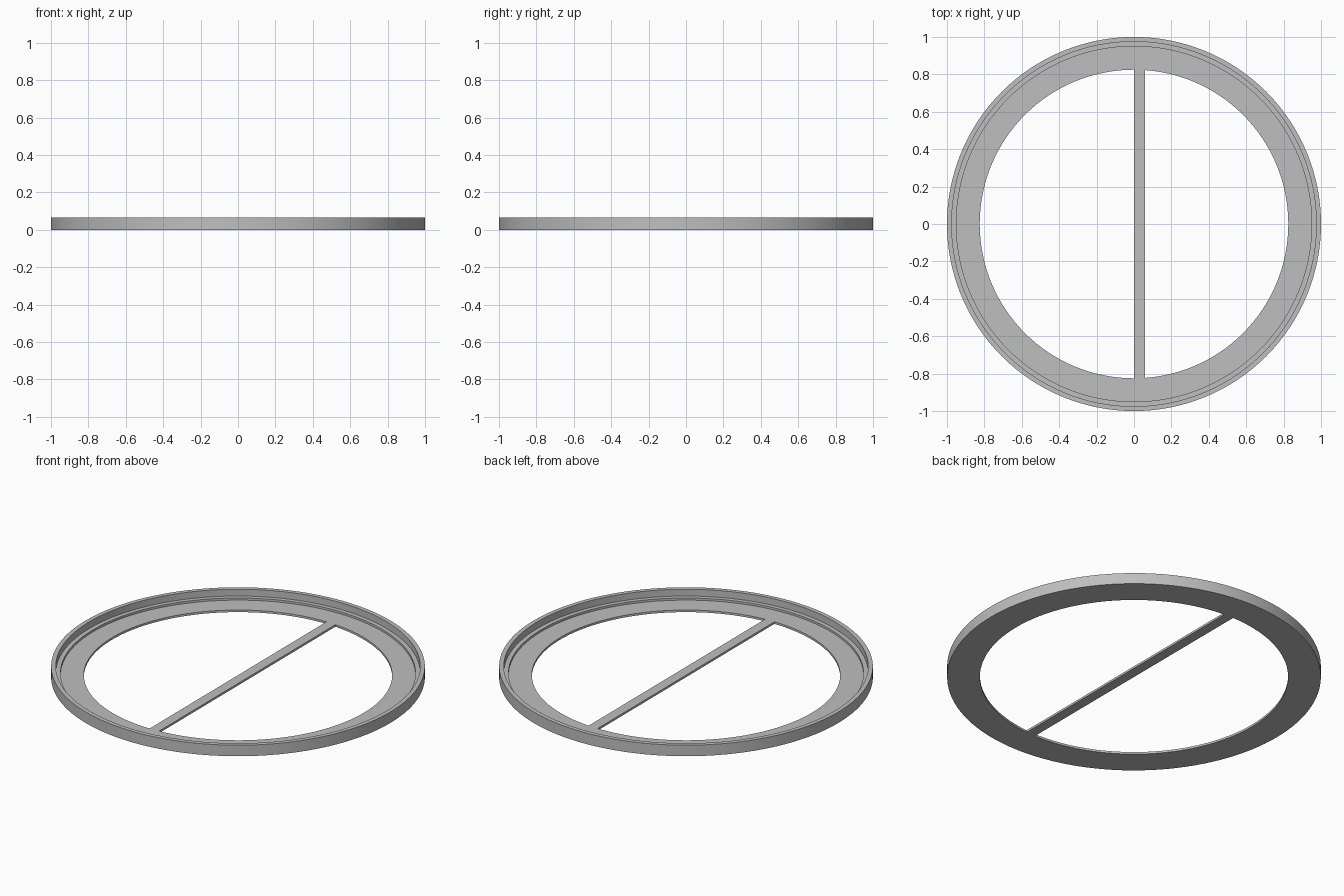
import bpy
import bmesh
from math import tau, cos, sin

SEGMENTS = 128
FLOOR, LEDGE, TOP = 0.0125, 0.025, 0.065
HOLE = 0.825

cube = bpy.data.objects.get("Cube")
if cube:
    bpy.data.objects.remove(cube, do_unlink=True)

grey = bpy.data.materials.new("plain grey")
grey.use_nodes = True
colour = (0.52, 0.52, 0.52, 1)
grey.diffuse_color = colour
grey.node_tree.nodes["Principled BSDF"].inputs["Base Color"].default_value = colour


def add_object(name, bm):
    bmesh.ops.recalc_face_normals(bm, faces=bm.faces[:])
    mesh = bpy.data.meshes.new(name)
    bm.to_mesh(mesh)
    bm.free()
    mesh.materials.append(grey)
    obj = bpy.data.objects.new(name, mesh)
    bpy.context.collection.objects.link(obj)
    return obj


# Stepped rim: closed cross-section (radius, height) turned around z
profile = [(HOLE, 0), (1, 0), (1, TOP), (0.975, TOP), (0.975, LEDGE),
           (0.95, LEDGE), (0.95, FLOOR), (HOLE, FLOOR)]
bm = bmesh.new()
rings = []
for i in range(SEGMENTS):
    a = tau * i / SEGMENTS
    rings.append([bm.verts.new((r * cos(a), r * sin(a), z)) for r, z in profile])
for i, ring in enumerate(rings):
    after = rings[(i + 1) % SEGMENTS]
    for j in range(len(profile)):
        k = (j + 1) % len(profile)
        bm.faces.new((ring[j], after[j], after[k], ring[k]))
rim = add_object("stepped_rim", bm)

# Thin crossbar, set to one side of the centre line
bm = bmesh.new()
bmesh.ops.create_cube(bm, size=1)
bmesh.ops.scale(bm, vec=(0.06, 2 * HOLE, FLOOR), verts=bm.verts)
bmesh.ops.translate(bm, vec=(0.03, 0, FLOOR / 2), verts=bm.verts)
add_object("crossbar", bm)

# Smooth round walls with crisp edges
bpy.ops.object.select_all(action="DESELECT")
rim.select_set(True)
bpy.context.view_layer.objects.active = rim
bpy.ops.object.shade_smooth_by_angle(angle=0.5)
